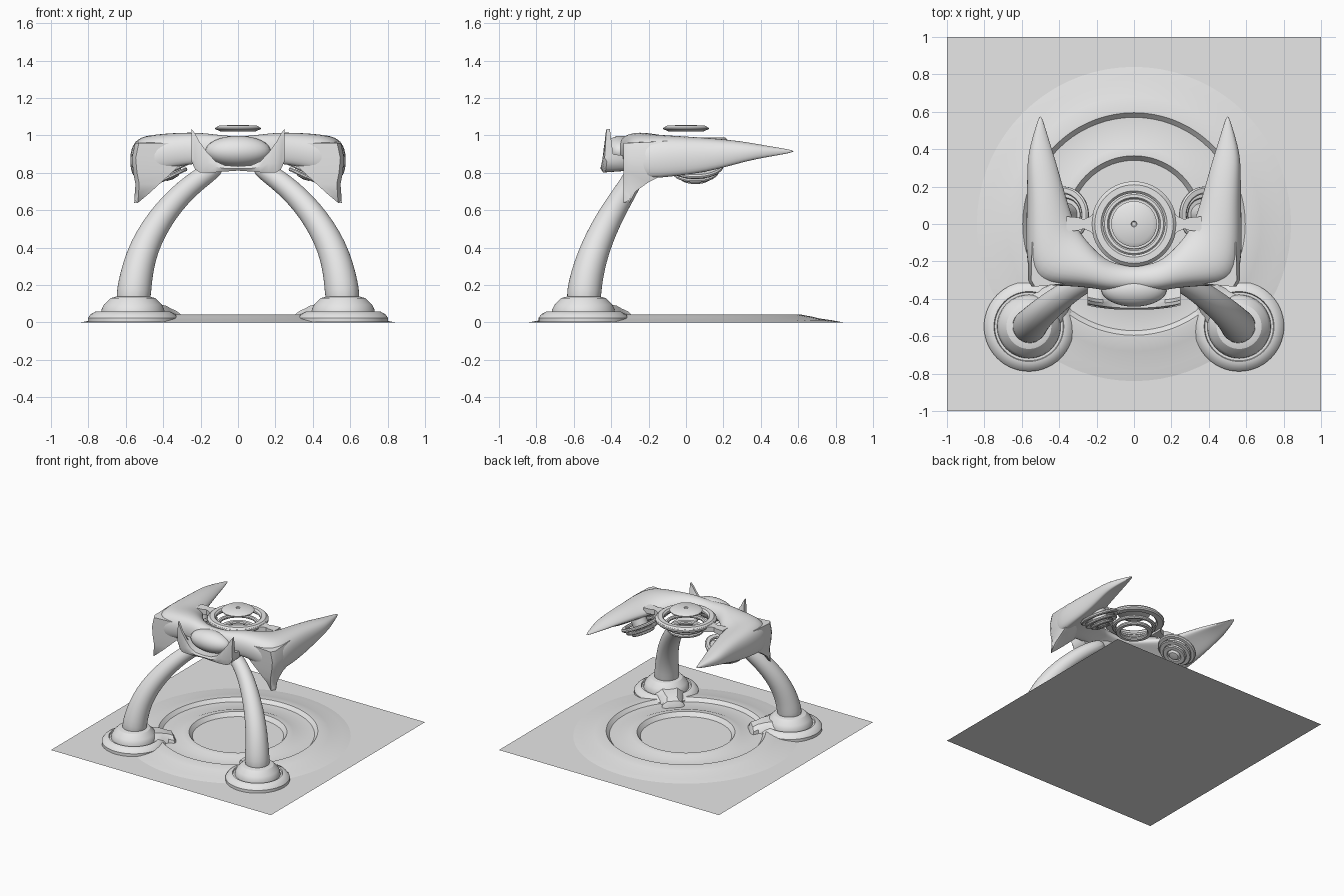
import bpy, bmesh, math
from mathutils import Vector, Matrix

if "Cube" in bpy.data.objects:
    bpy.data.objects.remove(bpy.data.objects["Cube"])

grey = bpy.data.materials.new("light_grey")
grey.diffuse_color = (0.8, 0.8, 0.8, 1)
grey.use_nodes = True
grey.node_tree.nodes["Principled BSDF"].inputs["Base Color"].default_value = grey.diffuse_color


def finish(name, bm, smooth=True, subsurf=0, angle=35):
    bmesh.ops.remove_doubles(bm, verts=bm.verts, dist=1e-5)
    bmesh.ops.recalc_face_normals(bm, faces=bm.faces)
    me = bpy.data.meshes.new(name)
    bm.to_mesh(me)
    bm.free()
    ob = bpy.data.objects.new(name, me)
    bpy.context.collection.objects.link(ob)
    me.materials.append(grey)
    if subsurf:
        m = ob.modifiers.new("smooth", 'SUBSURF')
        m.levels = m.render_levels = subsurf
    if smooth:
        bpy.ops.object.select_all(action='DESELECT')
        ob.select_set(True)
        bpy.context.view_layer.objects.active = ob
        if subsurf:
            bpy.ops.object.shade_smooth()
        else:
            bpy.ops.object.shade_smooth_by_angle(angle=math.radians(angle))
    return ob


def loft(name, rings, subsurf=0, caps=True, **kw):
    """Skin a row of equal-length closed sections."""
    bm = bmesh.new()
    vs = [[bm.verts.new(p) for p in r] for r in rings]
    n = len(vs[0])
    for a, b in zip(vs, vs[1:]):
        for i in range(n):
            j = (i + 1) % n
            bm.faces.new((a[i], a[j], b[j], b[i]))
    if caps:
        bm.faces.new(vs[0])
        bm.faces.new(vs[-1])
    return finish(name, bm, subsurf=subsurf, **kw)


def lathe(name, profile, mat=Matrix(), closed=False, seg=56):
    """Turn a (radius, height) profile around the local z axis."""
    bm = bmesh.new()
    pts = profile + profile[:1] if closed else profile
    vs = [[bm.verts.new(mat @ Vector((r * math.cos(2 * math.pi * k / seg),
                                      r * math.sin(2 * math.pi * k / seg), z)))
           for k in range(seg)] for r, z in pts]
    for a, b in zip(vs, vs[1:]):
        for k in range(seg):
            j = (k + 1) % seg
            bm.faces.new((a[k], a[j], b[j], b[k]))
    bmesh.ops.remove_doubles(bm, verts=bm.verts, dist=1e-5)
    bmesh.ops.dissolve_degenerate(bm, edges=bm.edges, dist=1e-5)
    return finish(name, bm, angle=30)


def ring(name, r0, r1, z, h, mat=Matrix()):
    """Flat hoop with bevelled rims."""
    c = min(h, r1 - r0) * 0.3
    lathe(name, [(r0, z - h / 2 + c), (r0 + c, z - h / 2), (r1 - c, z - h / 2), (r1, z - h / 2 + c),
                 (r1, z + h / 2 - c), (r1 - c, z + h / 2), (r0 + c, z + h / 2), (r0, z + h / 2 - c)],
          mat, closed=True)


# Ground sheet
bm = bmesh.new()
bmesh.ops.create_grid(bm, x_segments=1, y_segments=1, size=1)
finish("ground_sheet", bm, smooth=False)

# Raised landing pad rings
lathe("pad_rings", [(0.84, 0.001), (0.78, 0.012), (0.71, 0.022), (0.68, 0.03), (0.61, 0.043), (0.595, 0.043),
                    (0.57, 0.016), (0.45, 0.014), (0.41, 0.03), (0.365, 0.033), (0.34, 0.001)], seg=72)

# Legs and their feet
for s in (-1, 1):
    foot = Matrix.Translation((0.562 * s, -0.548, 0))
    lathe("leg_foot", [(0.24, 0.002), (0.24, 0.025), (0.225, 0.045), (0.2, 0.058), (0.187, 0.06), (0.183, 0.05),
                       (0.17, 0.05), (0.167, 0.07), (0.155, 0.095), (0.12, 0.13), (0.09, 0.138), (0, 0.138)], foot)
    lug = foot @ Matrix.Rotation(math.radians(90 + 45 * s), 4, 'Z')
    loft("foot_lug", [[lug @ Vector((d, y * w, z * h)) for y, z in
                       ((-1, 0), (-0.9, 0.6), (-0.5, 1), (0.5, 1), (0.9, 0.6), (1, 0))]
                      for d, w, h in ((0.12, 0.12, 0.1), (0.2, 0.1, 0.09), (0.25, 0.075, 0.075),
                                      (0.29, 0.09, 0.06), (0.31, 0.07, 0.02))])
    path = [(0.565, -0.55, 0.06, 0.098), (0.555, -0.545, 0.2, 0.092), (0.512, -0.49, 0.4, 0.08),
            (0.39, -0.39, 0.6, 0.068), (0.24, -0.29, 0.75, 0.058), (0.08, -0.25, 0.85, 0.05)]
    pts = [Vector((x * s, y, z)) for x, y, z, r in path]
    rings = []
    for i, p in enumerate(pts):
        t = (pts[min(i + 1, 5)] - pts[max(i - 1, 0)]).normalized()
        u = t.cross(Vector((s, -1, 0))).normalized()
        v = t.cross(u)
        rings.append([p + path[i][3] * 1.03 * (u * math.cos(a) + v * math.sin(a))
                      for a in (2 * math.pi * k / 12 for k in range(12))])
    loft("leg", rings, subsurf=2)

# Crescent wing: outer x, y, inner x, y, top, underside, inner edge height
stations = [(0, -0.36, 0, -0.22, 0.995, 0.84, 0.93), (0.13, -0.365, 0.12, -0.2, 1.01, 0.84, 0.93),
            (0.22, -0.345, 0.19, -0.145, 1.02, 0.84, 0.93), (0.37, -0.335, 0.25, -0.07, 1.02, 0.82, 0.93),
            (0.57, -0.335, 0.30, 0.02, 1.01, 0.74, 0.92), (0.585, -0.1, 0.33, 0.1, 1.0, 0.765, 0.92),
            (0.575, 0.1, 0.365, 0.2, 0.99, 0.79, 0.92), (0.575, 0.3, 0.405, 0.33, 0.97, 0.85, 0.92),
            (0.565, 0.4, 0.44, 0.43, 0.95, 0.875, 0.915), (0.505, 0.585, 0.495, 0.585, 0.92, 0.91, 0.915)]


def wing_section(st, s):
    ox, oy, ix, iy, top, bot, zi = st
    mid = top * 0.6 + bot * 0.4
    rows = ((0, zi), (0.2, top * 0.7 + zi * 0.3), (0.5, top), (0.85, top - (top - bot) * 0.05), (1, mid),
            (0.97, bot + (top - bot) * 0.15), (0.85, bot), (0.5, bot * 0.55 + zi * 0.45), (0.2, bot * 0.2 + zi * 0.8))
    return [Vector((s * (ix + (ox - ix) * t), iy + (oy - iy) * t, z)) for t, z in rows]


loft("crescent_wing", [wing_section(st, -1) for st in reversed(stations[1:])]
     + [wing_section(st, 1) for st in stations], subsurf=2)

# Downward blades at the wing shoulders: height, inner x, outer x, back y, inner back x
blade = [(0.96, 0.27, 0.55, -0.1, 0.4), (0.88, 0.27, 0.567, -0.02, 0.44), (0.8, 0.355, 0.56, -0.08, 0.49),
         (0.74, 0.42, 0.548, -0.2, 0.5), (0.69, 0.475, 0.552, -0.27, 0.52), (0.64, 0.535, 0.555, -0.31, 0.54)]
for s in (-1, 1):
    loft("shoulder_blade", [[Vector((s * x, y, z + dz)) for x, y, dz in
                             ((xi, -0.31, 0), (xo - 0.02, -0.335, 0), (xo, -0.3, 0), (xo - 0.005, yb, 0.01),
                              (xb, yb, 0.01))]
                            for z, xi, xo, yb, xb in blade], angle=40)

# Cockpit canopy
bm = bmesh.new()
bmesh.ops.create_uvsphere(bm, u_segments=32, v_segments=16, radius=1,
                          matrix=Matrix.Translation((0, -0.35, 0.915)) @ Matrix.Diagonal((0.175, 0.092, 0.083, 1)))
finish("cockpit_canopy", bm)

# Jaw sweeping up into two horns: x, front y, low z, high z
half = [(0, -0.458, 0.812, 0.835), (0.07, -0.458, 0.807, 0.84), (0.12, -0.455, 0.803, 0.862),
        (0.165, -0.45, 0.802, 0.91), (0.205, -0.445, 0.803, 0.965), (0.23, -0.44, 0.82, 1.01), (0.248, -0.435, 0.86, 1.035)]
jaw = [(-x, y, a, b) for x, y, a, b in reversed(half[1:])] + half
loft("jaw_with_horns", [[Vector(p) for p in ((x, yf + 0.012, lo), (x, yf, (lo + min(hi, 0.9)) / 2), (x, yf + 0.01, hi),
                                             (x, yf + 0.028, hi), (x, yf + 0.045, min(hi, 0.9)),
                                             (x, -0.32, min(hi, 0.89)), (x, -0.3, lo + 0.01))]
                        for x, yf, lo, hi in jaw], angle=40)

# Central lift rings, saucer and lugs
ring("main_ring", 0.165, 0.222, 0.97, 0.04)
ring("main_ring_rim", 0.198, 0.228, 0.965, 0.03)
ring("middle_ring", 0.135, 0.165, 0.92, 0.025)
ring("lower_ring", 0.1, 0.14, 0.88, 0.025)
lathe("saucer", [(0, 1.02), (0.09, 1.02), (0.122, 1.034), (0.122, 1.04), (0.1, 1.053), (0.016, 1.056),
                 (0.012, 1.05), (0, 1.05)])
for s in (-1, 1):
    loft("ring_lug", [[Vector((s * x, y * w, 0.955 + z)) for y, z in ((-1, -0.02), (1, -0.02), (1, 0.02), (-1, 0.02))]
                      for x, w in ((0.2, 0.07), (0.235, 0.04), (0.27, 0.025), (0.3, 0.035), (0.36, 0.04))])

# Tilted lift discs beneath each wing
for s in (-1, 1):
    m = Matrix.Translation((0.375 * s, 0.05, 0.83)) @ Matrix.Rotation(s * math.radians(25), 4, 'Y')
    ring("wing_disc_outer_ring", 0.11, 0.15, 0.01, 0.025, m)
    ring("wing_disc_middle_ring", 0.085, 0.125, -0.025, 0.02, m)
    ring("wing_disc_inner_ring", 0.05, 0.09, -0.05, 0.02, m)
    lathe("wing_disc_hub", [(0, 0.06), (0.06, 0.06), (0.06, -0.04), (0.035, -0.065), (0, -0.07)], m)
